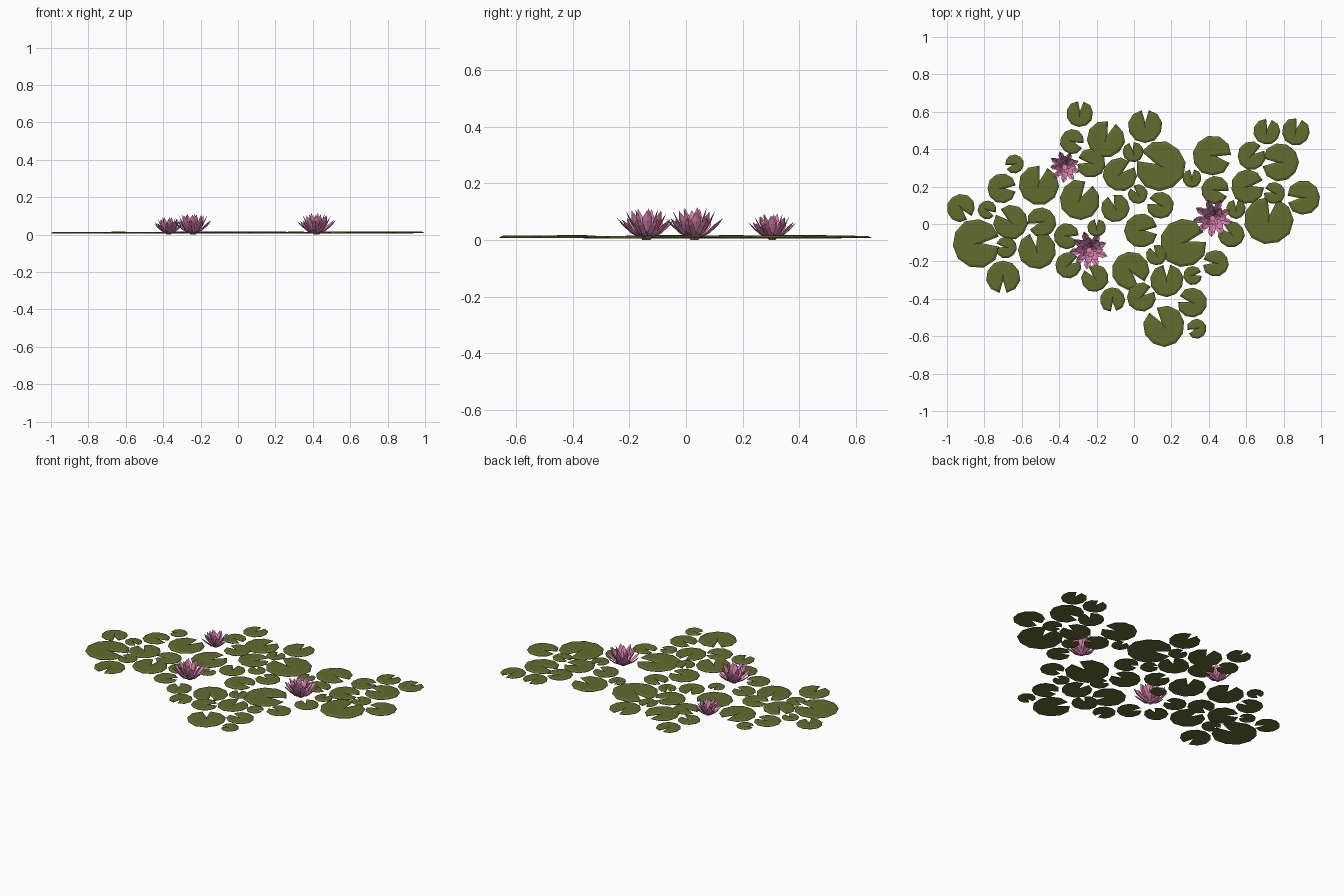
import bpy, bmesh, math, random
from mathutils import Vector

if "Cube" in bpy.data.objects:
    bpy.data.objects.remove(bpy.data.objects["Cube"])

random.seed(4)


def material(name, rgb):
    m = bpy.data.materials.new(name)
    m.diffuse_color = (*rgb, 1)
    m.use_nodes = True
    m.node_tree.nodes["Principled BSDF"].inputs["Base Color"].default_value = m.diffuse_color
    return m


OLIVE = material("olive_green", (0.122, 0.150, 0.028))
PINK = material("petal_pink", (0.75, 0.24, 0.46))


def finish(bm, name, mats):
    me = bpy.data.meshes.new(name)
    bm.to_mesh(me)
    bm.free()
    for m in mats:
        me.materials.append(m)
    ob = bpy.data.objects.new(name, me)
    bpy.context.collection.objects.link(ob)
    return ob


def add_pad(bm, x, y, r, notch):
    """Notched disc with a sloping rim; notch = opening direction in degrees."""
    z0 = 0.005 + random.uniform(0, 0.004)
    n = 11
    pts = [(x + 0.2 * r * math.cos(math.radians(notch)),
            y + 0.2 * r * math.sin(math.radians(notch)))]
    for i in range(n):
        a = math.radians(notch + 13 + 334 * i / (n - 1))
        k = r * (0.95 if i in (0, n - 1) else random.uniform(0.99, 1.04))
        pts.append((x + k * math.cos(a), y + k * math.sin(a)))
    low = bm.faces.new([bm.verts.new((px, py, z0)) for px, py in pts][::-1])
    top = bm.faces.new([bm.verts.new((v.co.x, v.co.y, z0 + 0.002))
                        for v in reversed(low.verts)])
    m = len(pts)
    lv, tv = list(low.verts)[::-1], list(top.verts)
    for i in range(m):
        j = (i + 1) % m
        bm.faces.new((lv[i], lv[j], tv[j], tv[i]))
    bm.normal_update()
    bmesh.ops.inset_region(bm, faces=[top], thickness=0.006 + 0.06 * r,
                           depth=0.006, use_even_offset=True)


# Pad layout per cluster: x, y, radius, notch direction
left = [
    (-.51, .21, .107, 75), (-.64, .32, .05, 200), (-.705, .19, .078, 0),
    (-.925, .085, .074, -50), (-.785, .075, .05, -30), (-.66, .01, .092, 140),
    (-.495, .01, .078, 200), (-.52, -.14, .1, 100), (-.685, -.125, .057, 170),
    (-.84, -.105, .13, 5), (-.70, -.285, .09, -90), (-.36, -.065, .068, -10),
    (-.35, -.22, .07, 30), (-.21, -.29, .073, 130), (-.2, -.02, .048, 90),
]
middle = [
    (-.29, .59, .07, 85), (-.33, .44, .065, -20), (-.15, .455, .1, 70),
    (.06, .525, .09, 90), (-.005, .385, .055, 100), (.14, .31, .133, 155),
    (-.075, .265, .09, 40), (-.23, .325, .077, 170), (-.29, .13, .107, 60),
    (-.10, .085, .075, 110), (.02, .16, .052, 130), (.14, .10, .072, 160),
    (.31, .245, .05, 90),
]
front = [
    (.265, -.1, .127, 15), (.04, -.035, .09, 0), (.12, -.165, .055, 120),
    (.175, -.30, .088, 90), (.315, -.275, .05, 10), (-.02, -.25, .1, -50),
    (.04, -.39, .077, 35), (-.115, -.405, .067, -85), (.31, -.42, .078, 165),
    (.16, -.545, .11, 125), (.335, -.56, .052, 200),
]
right = [
    (.42, .365, .105, -10), (.63, .365, .075, 35), (.71, .495, .07, 80),
    (.865, .495, .073, 75), (.78, .33, .1, 180), (.61, .2, .09, 10),
    (.75, .165, .058, 165), (.905, .14, .09, 185), (.72, .02, .129, 80),
    (.435, .18, .075, -15), (.545, .08, .052, 90), (.52, -.055, .07, 140),
    (.435, -.21, .07, 175),
]
for name, pads in (("left", left), ("middle", middle), ("front", front), ("right", right)):
    bm = bmesh.new()
    for p in pads:
        add_pad(bm, *p)
    finish(bm, name + "_lily_pads", [OLIVE])


def add_petal(bm, c, ang, tip_r, tip_z, width, s):
    """Pointed, cupped petal with a centre crease."""
    out = Vector((math.cos(ang), math.sin(ang), 0))
    side = Vector((-out.y, out.x, 0))
    rows = []
    # fraction of reach, fraction of height, fraction of width
    for fr, fz, fw in ((.12, 0, .35), (.52, .28, .85), (.82, .66, .9), (1, 1, 0)):
        mid = c + out * (tip_r * fr * s) + Vector((0, 0, tip_z * fz * s))
        if fw == 0:
            rows.append([bm.verts.new(mid)])
            continue
        w = side * (width * fw * s)
        lift = (Vector((0, 0, 1)) - out * 0.8) * (0.005 * fw * s)
        rows.append([bm.verts.new(mid - w + lift), bm.verts.new(mid),
                     bm.verts.new(mid + w + lift)])
    for a, b in zip(rows, rows[1:]):
        for k in range(2):
            if len(b) == 1:
                bm.faces.new((a[k], b[0], a[k + 1]))
            else:
                bm.faces.new((a[k], b[k], b[k + 1], a[k + 1]))


# Flowers: three rings of petals, steeper toward the middle
for name, x, y, s in (("front_flower", -.24, -.14, 1.0),
                      ("right_flower", .42, .03, 1.0),
                      ("back_flower", -.37, .305, .82)):
    bm = bmesh.new()
    c = Vector((x, y, 0.003))
    turn = random.uniform(0, 1)
    for count, reach, height, width in ((9, .104, .074, .019),
                                        (8, .076, .100, .020),
                                        (5, .045, .112, .017)):
        turn += math.pi / count
        for i in range(count):
            add_petal(bm, c, turn + math.tau * i / count + random.uniform(-.07, .07),
                      reach * random.uniform(.93, 1.04),
                      height * random.uniform(.93, 1.02), width, s)
    # closed cup joining the petal bases, standing on the water plane
    base = bmesh.ops.create_cone(bm, cap_ends=True, segments=8, radius1=.014 * s,
                                 radius2=.03 * s, depth=.02)
    bmesh.ops.translate(bm, verts=base["verts"], vec=(x, y, .010))
    finish(bm, name, [PINK])
